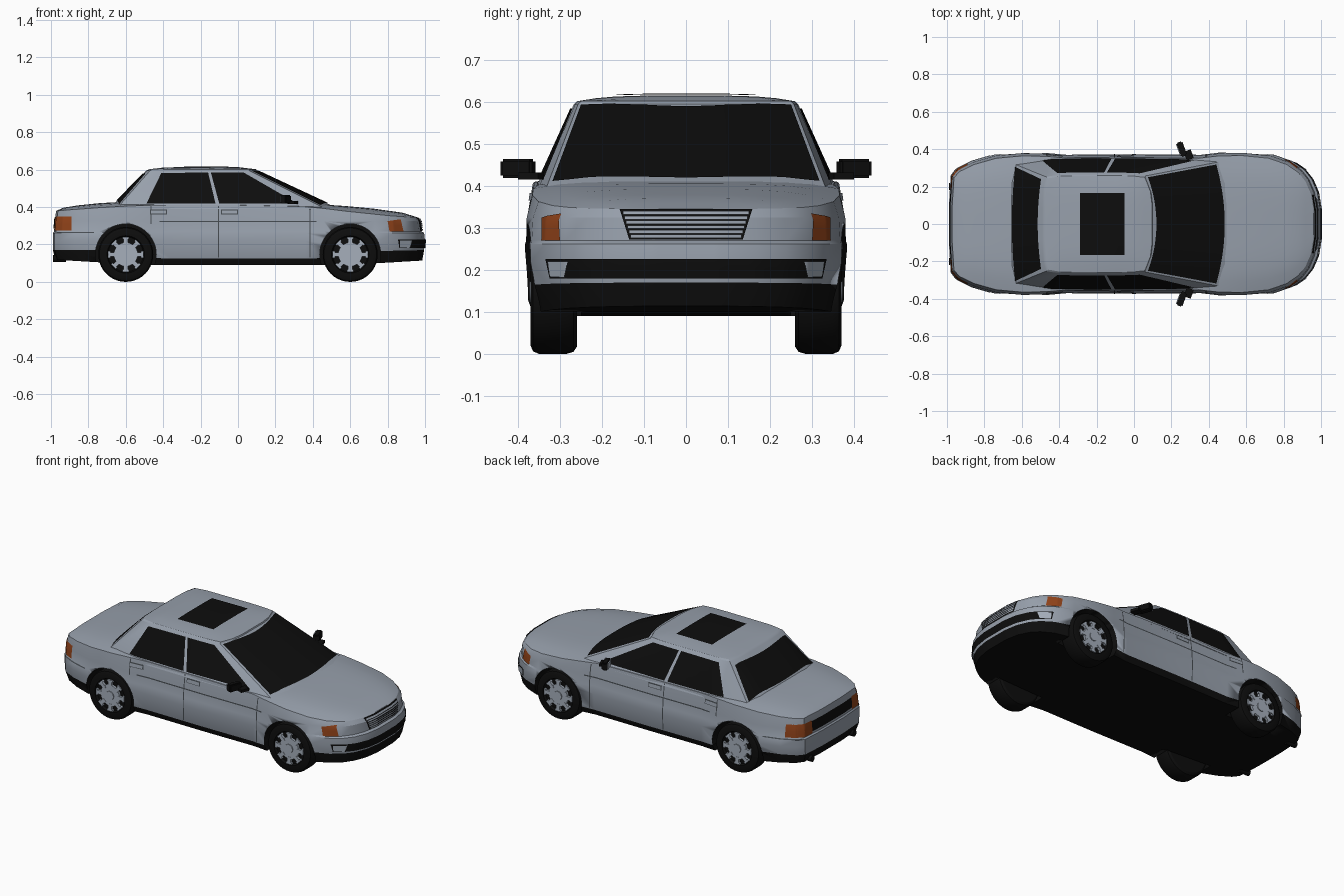
import bpy, bmesh, math
from mathutils import Vector, Matrix
from mathutils.bvhtree import BVHTree

if "Cube" in bpy.data.objects:
    bpy.data.objects.remove(bpy.data.objects["Cube"])


def material(name, r, g, b):
    m = bpy.data.materials.new(name)
    m.use_nodes = True
    m.diffuse_color = (r, g, b, 1)
    m.node_tree.nodes["Principled BSDF"].inputs["Base Color"].default_value = (r, g, b, 1)
    return m


SILVER = material("silver paint", .31, .35, .41)
BLACK = material("black trim", .004, .004, .004)
SEAM = material("dark seam", .06, .07, .08)
ORANGE = material("amber lamp", .28, .055, .01)
RIM = material("wheel silver", .38, .43, .5)


def finish(name, bm, mats, angle=30):
    mesh = bpy.data.meshes.new(name)
    bm.to_mesh(mesh)
    bm.free()
    for m in mats:
        mesh.materials.append(m)
    obj = bpy.data.objects.new(name, mesh)
    bpy.context.collection.objects.link(obj)
    bpy.ops.object.select_all(action="DESELECT")
    obj.select_set(True)
    bpy.context.view_layer.objects.active = obj
    bpy.ops.object.shade_smooth_by_angle(angle=math.radians(angle))
    return obj


def interp(table, x):
    """Piecewise linear lookup in a list of (x, value)."""
    if x <= table[0][0]:
        return table[0][1]
    for (a, p), (b, q) in zip(table, table[1:]):
        if x <= b:
            return p + (q - p) * (x - a) / (b - a)
    return table[-1][1]


COLS = [1 - i / 6 for i in range(13)]


def hull(levels, crown):
    """Stack half plan outlines, then close the underside and a crowned top."""
    bm = bmesh.new()
    rings = []
    for pts in levels:
        ring = list(pts)
        ring += [(pts[-1][0], pts[-1][1] * t, pts[-1][2]) for t in COLS[1:-1]]
        ring += [(x, -y, z) for x, y, z in reversed(pts)]
        ring += [(pts[0][0], pts[0][1] * t, pts[0][2]) for t in reversed(COLS[1:-1])]
        rings.append([bm.verts.new(p) for p in ring])
    for k, (lo, hi) in enumerate(zip(rings, rings[1:])):
        for i in range(len(lo)):
            j = (i + 1) % len(lo)
            bm.faces.new((lo[i], lo[j], hi[j], hi[i])).material_index = int(k == 0)
    for pts, top in ((levels[0], False), (levels[-1], True)):
        rows = []
        for x, y, z in pts:
            lift = crown(x) - z if top else 0
            rows.append([bm.verts.new((x, y * t, z + lift * (1 - t ** 4))) for t in COLS])
        for r, s in zip(rows, rows[1:]):
            for i in range(len(COLS) - 1):
                bm.faces.new((r[i], r[i + 1], s[i + 1], s[i])).material_index = int(not top)
    bmesh.ops.remove_doubles(bm, verts=bm.verts, dist=1e-5)
    bmesh.ops.recalc_face_normals(bm, faces=bm.faces)
    return bm


# Lower body
plan = [(1, .08), (.985, .17), (.955, .24), (.915, .29), (.85, .335), (.75, .37), (.6, .385),
        (.47, .383), (.36, .37), (0, .373), (-.36, .37), (-.47, .38), (-.6, .384), (-.75, .37),
        (-.87, .335), (-.95, .295), (-.98, .26), (-.99, .1)]
floor_z = [(-1, .12), (-.75, .105), (-.45, .09), (.45, .09), (.75, .1), (1, .115)]
trim_z = [(-1, .17), (-.75, .17), (-.45, .125), (.45, .125), (.75, .165), (1, .17)]
shoulder_z = [(-.972, .38), (-.7, .4), (-.5, .41), (.2, .41), (.4, .4), (.6, .375), (.85, .35), (.96, .345)]
deck_z = [(-.972, .38), (-.93, .398), (-.85, .41), (-.65, .43), (.3, .42), (.5, .412), (.7, .395), (.88, .37), (.96, .345)]


def level(front, rear, width, height):
    pts = [(x * (front if x > 0 else rear), y * width) for x, y in plan]
    return [(x, y, height(x)) for x, y in pts]


body_bm = hull([
    level(.985, .985, .95, lambda x: interp(floor_z, x)),
    level(.995, 1, .99, lambda x: interp(trim_z, x)),
    level(1, 1, 1, lambda x: .22),
    level(.995, 1, 1, lambda x: .262),
    level(.98, .993, .993, lambda x: .27),
    level(.975, .99, .985, lambda x: .325),
    level(.96, .982, .95, lambda x: interp(shoulder_z, x)),
], lambda x: interp(deck_z, x))
body_tree = BVHTree.FromBMesh(body_bm)
body = finish("body", body_bm, [SILVER, BLACK])

# Wheel arches cut from the body
AXLES = [(x, s) for x in (-.6, .6) for s in (-1, 1)]
R = .147
bm = bmesh.new()
for x, s in AXLES:
    bmesh.ops.create_cone(bm, segments=48, radius1=.163, radius2=.163, depth=.2, cap_ends=True,
                          matrix=Matrix.Translation((x, s * .35, R)) @ Matrix.Rotation(math.pi / 2, 4, "X"))
for f in bm.faces:
    f.material_index = 1
cutter = finish("arch_cutter", bm, [SILVER, BLACK])
cutter.hide_render = True
mod = body.modifiers.new("arches", "BOOLEAN")
mod.operation, mod.object = "DIFFERENCE", cutter
bpy.context.view_layer.objects.active = body
bpy.ops.object.modifier_apply(modifier="arches")
bpy.data.objects.remove(cutter)

# Cabin
base = [(.54, .1), (.525, .22), (.47, .335), (.3, .354), (-.1, .36), (-.45, .355), (-.65, .325), (-.685, .22), (-.69, .1)]
roof = [(.1, .1), (.09, .18), (.06, .257), (0, .264), (-.1, .267), (-.4, .264), (-.47, .252), (-.485, .2), (-.49, .1)]
roof_z = [(-.49, .602), (-.42, .612), (-.2, .617), (0, .614), (.1, .602)]
cabin_bm = hull([[(x, y, .39) for x, y in base], [(x, y, .595) for x, y in roof],
                 [(x * .97, y * .97, .602) for x, y in roof]], lambda x: interp(roof_z, x / .97))
for f in cabin_bm.faces:
    f.material_index = 0
cabin_tree = BVHTree.FromBMesh(cabin_bm)
finish("cabin", cabin_bm, [SILVER], 25)


def plate(name, tree, axis, signs, corners, mat, lift=.004, bow=0, n=16, m=4):
    """Project a four-cornered patch along an axis onto a surface."""
    bm = bmesh.new()
    c = [Vector(p) for p in corners]
    for s in signs:
        out = Vector([s if a == axis else 0 for a in "xyz"])
        grid = []
        for j in range(m + 1):
            row = []
            for i in range(n + 1):
                u, v = i / n, j / m
                p = c[0].lerp(c[1], u).lerp(c[3].lerp(c[2], u), v)
                a, b = p.x + bow * 4 * u * (1 - u), p.y
                pos = {"x": Vector((0, a, b)), "y": Vector((a, 0, b)), "z": Vector((a, b, 0))}[axis]
                hit = tree.ray_cast(pos + out * 2, -out)[0]
                if hit is None:
                    hit = tree.find_nearest(pos + out * .9)[0]
                row.append(bm.verts.new(hit + out * lift))
            grid.append(row)
        for r, q in zip(grid, grid[1:]):
            for i in range(n):
                f = bm.faces.new((r[i], r[i + 1], q[i + 1], q[i]))
                f.normal_update()
                if f.normal.dot(out) < 0:
                    f.normal_flip()
    return finish(name, bm, [mat])


def rect(a, b, c, d):
    return [(a, b), (c, b), (c, d), (a, d)]


BOTH = (1, -1)
# Glass
plate("windshield", cabin_tree, "z", (1,), [(.44, -.318), (.44, .318), (.075, .25), (.075, -.25)], BLACK, .005, .045)
plate("rear_window", cabin_tree, "z", (1,), [(-.635, -.305), (-.635, .305), (-.497, .24), (-.497, -.24)], BLACK, .005, -.018)
plate("rear_side_windows", cabin_tree, "y", BOTH, [(-.49, .418), (-.12, .418), (-.16, .585), (-.41, .582)], BLACK)
plate("front_side_windows", cabin_tree, "y", BOTH, [(-.1, .418), (.32, .418), (.03, .585), (-.145, .585)], BLACK)
plate("sunroof", cabin_tree, "z", (1,), rect(-.29, -.165, -.05, .165), BLACK, .005)

# Door seams, side moulding and handles
for x, lo in ((-.105, .13), (.385, .13), (-.465, .31)):
    plate("door_seam", body_tree, "y", BOTH, rect(x - .003, lo, x + .003, .405), SEAM, .002, 0, 1, 16)
plate("side_moulding", body_tree, "y", BOTH, rect(-.42, .319, .42, .326), SEAM, .003, 0, 24, 1)
plate("rear_bumper_seam", body_tree, "y", BOTH, rect(-.97, .262, -.77, .268), SEAM, .003, 0, 12, 1)
for x in (-.425, -.045):
    plate("handle_recess", body_tree, "y", BOTH, rect(x - .045, .36, x + .045, .388), SEAM, .003)
    plate("handle", body_tree, "y", BOTH, rect(x - .04, .365, x + .04, .383), SILVER, .007)

# Nose: grille, air intake, lamps
plate("grille", body_tree, "x", (1,), [(-.135, .272), (.135, .272), (.158, .345), (-.158, .345)], BLACK, .004)
for i in range(6):
    z, w = .276 + i * .0112, .132 + i * .0035
    plate("grille_slat", body_tree, "x", (1,), rect(-w, z, w, z + .008), SILVER, .009, 0, 16, 1)
plate("air_intake", body_tree, "x", (1,), [(-.325, .18), (.325, .18), (.335, .226), (-.335, .226)], BLACK, .005, 0, 40)
plate("front_indicators", body_tree, "y", BOTH, [(.81, .27), (.885, .27), (.87, .335), (.8, .325)], ORANGE)
for s in BOTH:
    plate("fog_lamp", body_tree, "x", (1,), [(s * .29, .182), (s * .325, .184), (s * .33, .22), (s * .282, .22)], RIM, .009)

# Tail: lamps and dark centre panel
plate("tail_lamp_sides", body_tree, "y", BOTH, rect(-.965, .275, -.89, .35), ORANGE)
for s in BOTH:
    plate("tail_lamp", body_tree, "x", (-1,), rect(s * .19, .275, s * .295, .35), ORANGE)
plate("tail_panel", body_tree, "x", (-1,), rect(-.19, .285, .19, .345), BLACK)


def cylinder(name, loc, radius, depth, axis, mat):
    bm = bmesh.new()
    bmesh.ops.create_cone(bm, segments=16, radius1=radius, radius2=radius, depth=depth, cap_ends=True,
                          matrix=Matrix.Translation(loc) @ Matrix.Rotation(math.pi / 2, 4, axis))
    return finish(name, bm, [mat])


for s in BOTH:
    cylinder("exhaust", (-.955, s * .2, .125), .018, .07, "Y", BLACK)

# Wheels: lathed tyre, hub disc and eight flared spokes
tyre = [(.0, .26), (.13, .26), (.142, .268), (R, .285), (R, .35), (.141, .364), (.128, .37), (.1, .37), (.094, .355), (0, .355)]
for x, s in AXLES:
    bm = bmesh.new()
    verts = [bm.verts.new((r, y * s, 0)) for r, y in tyre]
    edges = [bm.edges.new(e) for e in zip(verts, verts[1:])]
    bmesh.ops.spin(bm, geom=verts + edges, axis=(0, 1, 0), cent=(0, 0, 0), angle=math.tau, steps=40)
    bmesh.ops.remove_doubles(bm, verts=bm.verts, dist=1e-5)
    bmesh.ops.recalc_face_normals(bm, faces=bm.faces)
    finish("tyre", bm, [BLACK]).location = (x, 0, R)
    bm = bmesh.new()
    bmesh.ops.create_cone(bm, segments=32, radius1=.064, radius2=.064, depth=.016, cap_ends=True,
                          matrix=Matrix.Translation((0, s * .36, 0)) @ Matrix.Rotation(math.pi / 2, 4, "X"))
    for k in range(8):
        turn = Matrix.Rotation(k * math.tau / 8, 4, "Y")
        for r, half in ((.07, .011), (.088, .018)):
            bmesh.ops.create_cube(bm, size=1, matrix=turn @ Matrix.Translation((r, s * .362, 0))
                                  @ Matrix.Diagonal((.04 if r < .08 else .012, .016, half * 2, 1)))
    bmesh.ops.recalc_face_normals(bm, faces=bm.faces)
    finish("wheel_rim", bm, [RIM]).location = (x, 0, R)
    cylinder("hub_cap", (x, s * .366, R), .026, .014, "X", RIM)

# Door mirrors
for s in BOTH:
    for name, size, loc, mat in (("mirror", (.035, .08, .045), (.255, .402, .442), BLACK),
                                 ("mirror_glass", (.004, .066, .034), (.237, .405, .443), RIM),
                                 ("mirror_arm", (.04, .05, .016), (.28, .36, .424), BLACK)):
        bm = bmesh.new()
        tilt = Matrix.Translation((.26, s * .4, 0)) @ Matrix.Rotation(s * .35, 4, "Z") @ Matrix.Translation((-.26, -s * .4, 0))
        bmesh.ops.create_cube(bm, size=1, matrix=tilt @ Matrix.Translation((loc[0], s * loc[1], loc[2]))
                              @ Matrix.Diagonal((*size, 1)))
        if name == "mirror":
            bmesh.ops.bevel(bm, geom=bm.edges[:], offset=.006, segments=2, affect="EDGES")
        finish(name, bm, [mat])
